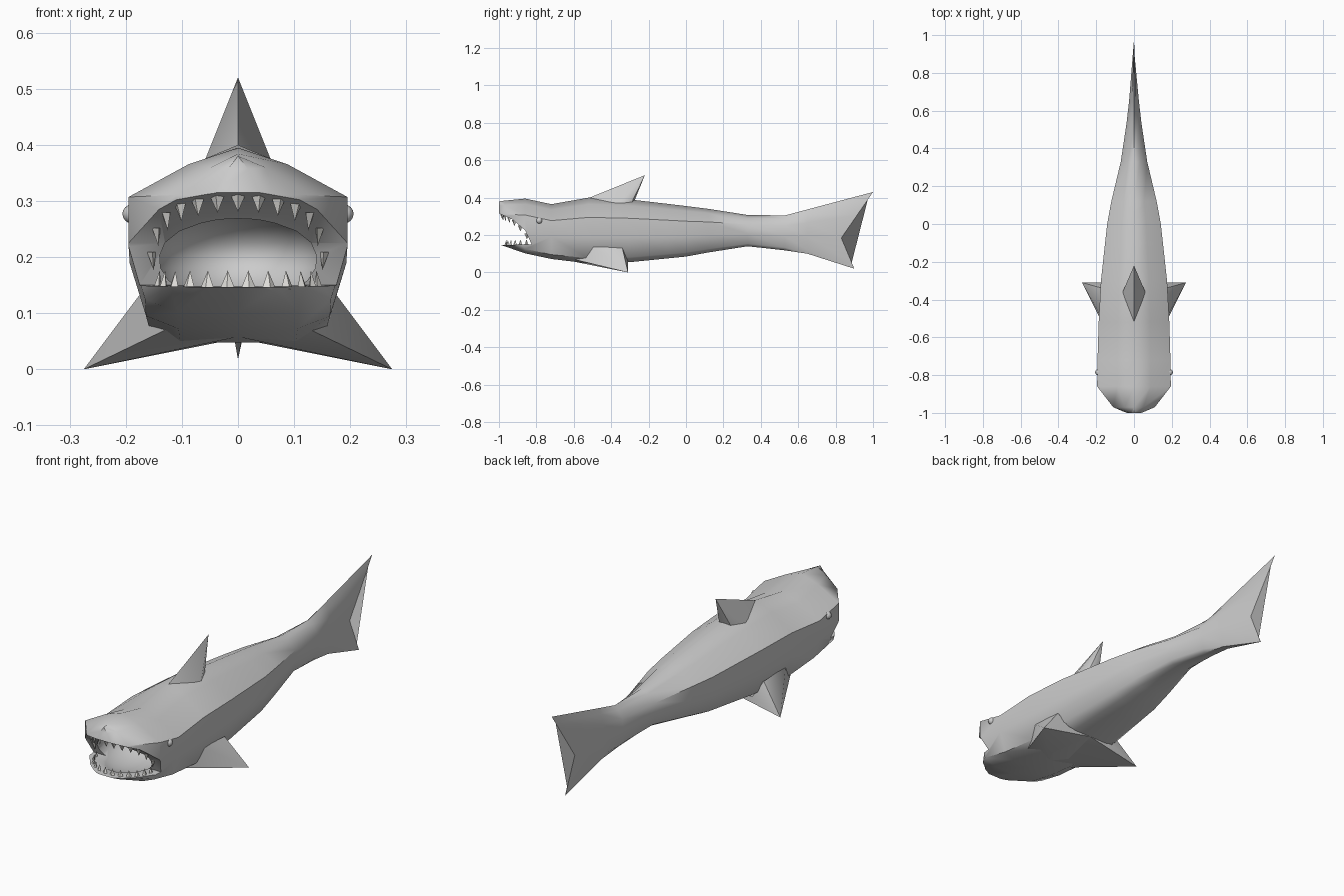
import bpy, math
from mathutils import Vector

if "Cube" in bpy.data.objects:
    bpy.data.objects.remove(bpy.data.objects["Cube"])


def make(name, verts, faces, angle=50):
    me = bpy.data.meshes.new(name)
    me.from_pydata(verts, [], faces)
    ob = bpy.data.objects.new(name, me)
    bpy.context.collection.objects.link(ob)
    bpy.ops.object.select_all(action='DESELECT')
    ob.select_set(True)
    bpy.context.view_layer.objects.active = ob
    bpy.ops.object.mode_set(mode='EDIT')
    bpy.ops.mesh.select_all(action='SELECT')
    bpy.ops.mesh.normals_make_consistent(inside=False)
    bpy.ops.object.mode_set(mode='OBJECT')
    if angle:
        bpy.ops.object.shade_smooth_by_angle(angle=math.radians(angle))
    return ob


def spike(name, root, tip, angle=50):
    # closed pyramid from a root polygon to one tip
    n = len(root)
    faces = [(i, (i + 1) % n, n) for i in range(n)] + [tuple(range(n))]
    return make(name, list(root) + [tip], faces, angle)


def cut(target, cutter):
    m = target.modifiers.new("cut", 'BOOLEAN')
    m.operation = 'DIFFERENCE'
    m.solver = 'EXACT'
    m.object = cutter
    bpy.context.view_layer.objects.active = target
    bpy.ops.object.modifier_apply(modifier=m.name)
    bpy.data.objects.remove(cutter)


# body: one 12-sided section lofted from nose to tail fin
half = [(0, 1), (.45, .9), (1, .7), (1, .4), (.85, .08), (.55, 0), (0, 0)]
section = half + [(-x, t) for x, t in half[-2:0:-1]]
# y, top z, bottom z, half width
rings = [(-1.0, .38, .15, .04), (-.97, .384, .14, .11), (-.86, .395, .102, .195),
         (-.72, .365, .072, .193), (-.52, .40, .048, .187), (-.3, .39, .055, .175),
         (-.1, .367, .075, .153), (.0, .355, .085, .142), (.12, .34, .107, .12),
         (.33, .307, .14, .07), (.53, .305, .118, .04), (.65, .337, .10, .026),
         (.83, .43, .02, .001)]
verts, faces = [], []
n = len(section)
for k, (y, top, bot, w) in enumerate(rings):
    for x, t in section:
        sweep = 0
        if k == len(rings) - 1:  # forked trailing edge
            sweep = .17 * (t - .4) / .6 if t > .4 else .07 * (.4 - t) / .4
        verts.append((x * w, y + sweep, bot + (top - bot) * t))
for k in range(len(rings) - 1):
    for i in range(n):
        j = (i + 1) % n
        faces.append((k * n + i, k * n + j, (k + 1) * n + j, (k + 1) * n + i))
faces += [tuple(range(n)), tuple(range(len(verts) - n, len(verts)))]
body = make("body", verts, faces, 0)

# open mouth: side-profile wedge, then a hollow throat
prof = [(-1.05, .33), (-1, .315), (-.93, .285), (-.86, .225), (-.825, .15), (-1.05, .145)]
m = len(prof)
wv = [(s * .4, y, z) for s in (-1, 1) for y, z in prof]
wf = [(i, (i + 1) % m, m + (i + 1) % m, m + i) for i in range(m)]
wf += [tuple(range(m)), tuple(range(m, 2 * m))]
cut(body, make("mouth_cutter", wv, wf, 0))
bpy.ops.mesh.primitive_uv_sphere_add(segments=20, ring_count=12, radius=1, location=(0, -.78, .203))
throat = bpy.context.object
throat.scale = (.15, .2, .088)
cut(body, throat)
bpy.ops.object.select_all(action='DESELECT')
body.select_set(True)
bpy.context.view_layer.objects.active = body
bpy.ops.object.shade_smooth_by_angle(angle=math.radians(50))

# fins
spike("dorsal_fin", [(0, -.54, .39), (.06, -.36, .37), (.03, -.29, .375), (0, -.275, .385),
                     (-.03, -.29, .375), (-.06, -.36, .37)], (0, -.22, .52))
for s, side in ((1, "right"), (-1, "left")):
    spike("pectoral_fin_" + side,
          [(s * .17, -.5, .14), (s * .168, -.34, .13), (s * .13, -.31, .06),
           (0, -.31, .055), (0, -.6, .058), (s * .13, -.6, .07)],
          (s * .275, -.31, 0))
    # eyes
    bpy.ops.mesh.primitive_uv_sphere_add(segments=12, ring_count=8, radius=.017,
                                         location=(s * .189, -.785, .277))
    bpy.context.object.name = "eye_" + side
    bpy.ops.object.shade_smooth()

# teeth along both lips
mat = bpy.data.materials.new("tooth")
mat.diffuse_color = (.75, .74, .71, 1)
mat.use_nodes = True
mat.node_tree.nodes["Principled BSDF"].inputs["Base Color"].default_value = mat.diffuse_color


def lip_z(y):
    for (y0, z0), (y1, z1) in zip(prof[1:4], prof[2:5]):
        if y <= y1:
            return z0 + (z1 - z0) * (y - y0) / (y1 - y0)
    return .2


def tooth(name, c, out, h):
    t = Vector((-out.y, out.x, 0))
    root = [c + t * .014, c + out * .008, c - t * .014, c - out * .008]
    tip = c + Vector((0, 0, h)) - out * .004
    spike(name, root, tip, 0).data.materials.append(mat)


for i in range(13):
    a = math.radians(-84 + 14 * i)
    out = Vector((math.sin(a), -math.cos(a), 0))
    y = -.835 + .15 * out.y
    tooth("upper_tooth", Vector((.155 * out.x, y, lip_z(y) + .004)), out, -.032)
for i in range(12):
    a = math.radians(-82 + 164 / 11 * i)
    out = Vector((math.sin(a), -math.cos(a), 0))
    tooth("lower_tooth", Vector((.145 * out.x, -.835 + .13 * out.y, .142)), out, .034)
